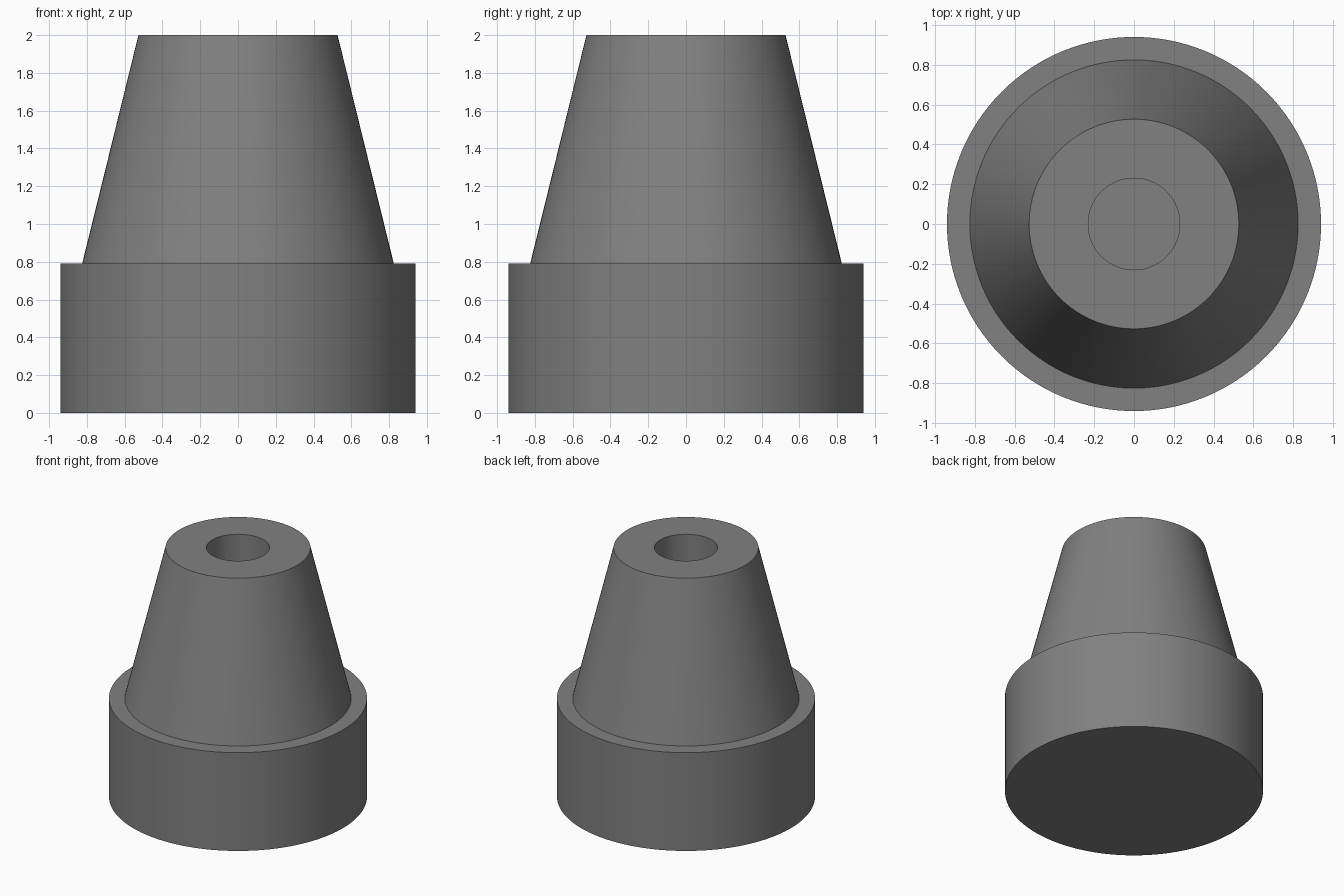
import bpy, bmesh, math

if "Cube" in bpy.data.objects:
    bpy.data.objects.remove(bpy.data.objects["Cube"])

SIDES = 128

grey = bpy.data.materials.new("dark grey rubber")
grey.diffuse_color = (0.22, 0.22, 0.22, 1.0)
grey.use_nodes = True
grey.node_tree.nodes["Principled BSDF"].inputs["Base Color"].default_value = grey.diffuse_color

# Half profile (radius, height): base disc, collar, ledge, tapered neck, blind bore
profile = [(0.94, 0.0), (0.94, 0.79), (0.825, 0.79), (0.527, 2.0),
           (0.23, 2.0), (0.23, 0.79)]


def lathe(name, points):
    """Revolve a profile around z and cap both ends."""
    bm = bmesh.new()
    rings = [[bm.verts.new((r * math.cos(2 * math.pi * i / SIDES),
                            r * math.sin(2 * math.pi * i / SIDES), z))
              for i in range(SIDES)] for r, z in points]
    for low, high in zip(rings, rings[1:]):
        for i in range(SIDES):
            j = (i + 1) % SIDES
            bm.faces.new((low[i], low[j], high[j], high[i]))
    bm.faces.new(rings[0][::-1])
    bm.faces.new(rings[-1])
    bmesh.ops.recalc_face_normals(bm, faces=bm.faces)
    mesh = bpy.data.meshes.new(name)
    bm.to_mesh(mesh)
    bm.free()
    mesh.materials.append(grey)
    obj = bpy.data.objects.new(name, mesh)
    bpy.context.collection.objects.link(obj)
    return obj


# Stepped conical foot with a hole in the top
foot = lathe("conical_foot", profile)
bpy.context.view_layer.objects.active = foot
foot.select_set(True)
bpy.ops.object.shade_smooth_by_angle(angle=math.radians(30))
